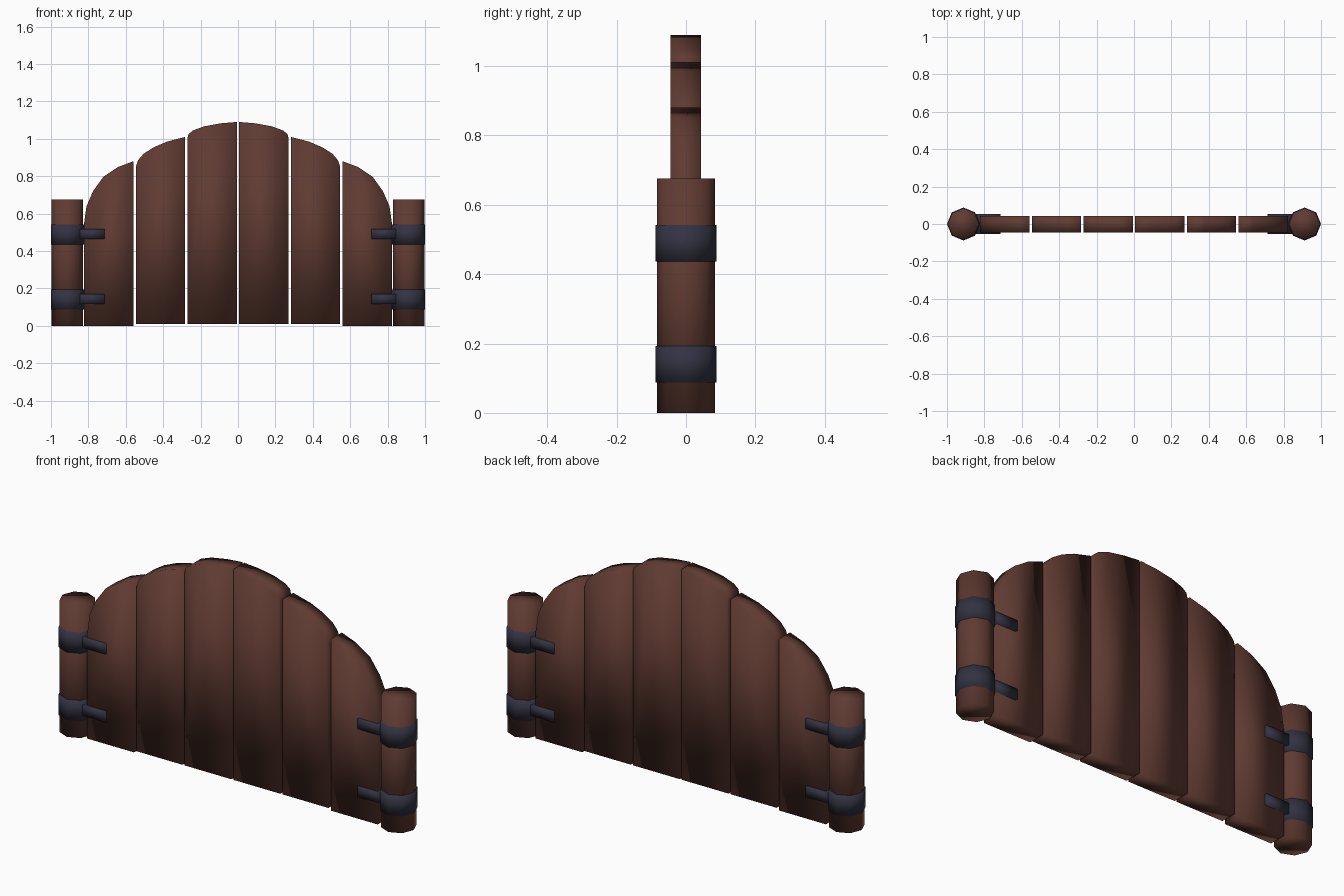
import bpy, bmesh, math

if "Cube" in bpy.data.objects:
    bpy.data.objects.remove(bpy.data.objects["Cube"])


def material(name, rgb):
    m = bpy.data.materials.new(name)
    m.diffuse_color = (*rgb, 1)
    m.use_nodes = True
    m.node_tree.nodes["Principled BSDF"].inputs["Base Color"].default_value = m.diffuse_color
    return m


WOOD = material("dark_wood", (0.115, 0.043, 0.031))
IRON = material("dark_iron", (0.032, 0.032, 0.055))


def finish(name, bm, mat):
    bmesh.ops.recalc_face_normals(bm, faces=bm.faces)
    for f in bm.faces:
        f.smooth = True
    me = bpy.data.meshes.new(name)
    bm.to_mesh(me)
    bm.free()
    me.materials.append(mat)
    ob = bpy.data.objects.new(name, me)
    bpy.context.collection.objects.link(ob)
    return ob


def plank(name, profile, side):
    # Front outline extruded through the gate thickness
    bm = bmesh.new()
    front = bm.faces.new([bm.verts.new((side * x, -0.045, z)) for x, z in profile])
    new = bmesh.ops.extrude_face_region(bm, geom=[front])["geom"]
    moved = [v for v in new if isinstance(v, bmesh.types.BMVert)]
    bmesh.ops.translate(bm, vec=(0, 0.088, 0), verts=moved)
    return finish(name, bm, WOOD)


def octagon(name, x, z0, z1, radius, mat):
    bm = bmesh.new()
    bmesh.ops.create_cone(bm, cap_ends=True, segments=8, radius1=radius,
                          radius2=radius, depth=z1 - z0)
    bmesh.ops.translate(bm, vec=(x, 0, (z0 + z1) / 2), verts=bm.verts)
    return finish(name, bm, mat)


def box(name, x, z, size, mat):
    bm = bmesh.new()
    bmesh.ops.create_cube(bm, size=1)
    bmesh.ops.scale(bm, vec=size, verts=bm.verts)
    bmesh.ops.translate(bm, vec=(x, 0, z), verts=bm.verts)
    return finish(name, bm, mat)


# Plank outlines: inner bottom, arched top, outer bottom
PLANKS = {
    "inner_plank": [(0.005, 0.01), (0.005, 1.09), (0.09, 1.083), (0.18, 1.067),
                    (0.24, 1.045), (0.265, 1.025), (0.271, 1.0), (0.271, 0.01)],
    "middle_plank": [(0.283, 0.01), (0.283, 1.01), (0.38, 0.985), (0.45, 0.955),
                     (0.505, 0.92), (0.535, 0.885), (0.545, 0.855), (0.545, 0.01)],
    "outer_plank": [(0.559, 0.0), (0.559, 0.88), (0.64, 0.85), (0.72, 0.797),
                    (0.775, 0.72), (0.81, 0.64), (0.824, 0.54), (0.824, 0.0)],
}

for side, label in ((-1, "left"), (1, "right")):
    for name, profile in PLANKS.items():
        plank(f"{label}_{name}", profile, side)
    # Gate post with iron hinge bands and straps
    octagon(f"{label}_post", side * 0.912, 0, 0.675, 0.084, WOOD)
    for level, z in (("lower", 0.14), ("upper", 0.488)):
        octagon(f"{label}_{level}_hinge_band", side * 0.912, z - 0.052, z + 0.053, 0.088, IRON)
        box(f"{label}_{level}_hinge_strap", side * 0.78, z + 0.003, (0.13, 0.108, 0.053), IRON)
